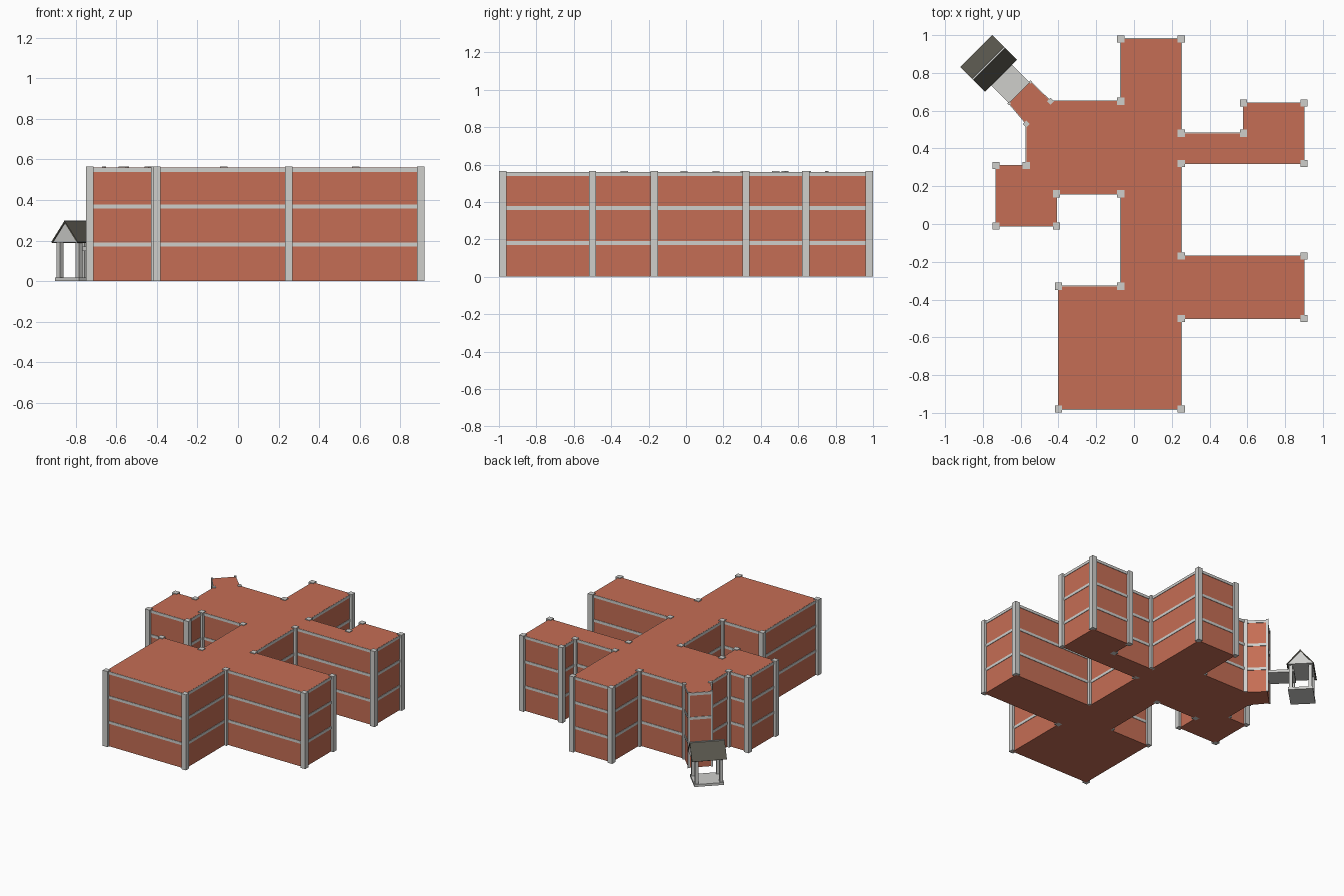
import bpy, bmesh, math
from mathutils import Vector, Matrix

if "Cube" in bpy.data.objects:
    bpy.data.objects.remove(bpy.data.objects["Cube"])


def material(name, rgb):
    m = bpy.data.materials.new(name)
    m.diffuse_color = (*rgb, 1)
    m.use_nodes = True
    m.node_tree.nodes["Principled BSDF"].inputs["Base Color"].default_value = m.diffuse_color
    return m


BRICK = material("red brick", (0.56, 0.155, 0.09))
STONE = material("light grey stone", (0.62, 0.62, 0.60))
SLATE = material("dark slate", (0.10, 0.095, 0.075))


def finish(name, bm, mat):
    bmesh.ops.recalc_face_normals(bm, faces=bm.faces)
    me = bpy.data.meshes.new(name)
    bm.to_mesh(me)
    bm.free()
    me.materials.append(mat)
    ob = bpy.data.objects.new(name, me)
    bpy.context.collection.objects.link(ob)
    return ob


def add_box(bm, centre, size, angle=0):
    mat = (Matrix.Translation(centre) @ Matrix.Rotation(angle, 4, 'Z')
           @ Matrix.Diagonal((*size, 1)))
    bmesh.ops.create_cube(bm, size=1, matrix=mat)


def add_prism(bm, points, vec):
    face = bm.faces.new([bm.verts.new(p) for p in points])
    ret = bmesh.ops.extrude_face_region(bm, geom=[face])
    verts = [g for g in ret["geom"] if isinstance(g, bmesh.types.BMVert)]
    bmesh.ops.translate(bm, verts=verts, vec=vec)


# Building footprint, counter-clockwise
H = 0.56
OUTLINE = [(-0.4, -0.98), (0.25, -0.98), (0.25, -0.5), (0.9, -0.5),
           (0.9, -0.17), (0.25, -0.17), (0.25, 0.32), (0.9, 0.32),
           (0.9, 0.64), (0.58, 0.64), (0.58, 0.48), (0.25, 0.48),
           (0.25, 0.98), (-0.07, 0.98), (-0.07, 0.65), (-0.442, 0.65),
           (-0.548, 0.752), (-0.661, 0.639), (-0.57, 0.53), (-0.57, 0.31),
           (-0.73, 0.31), (-0.73, -0.01), (-0.41, -0.01), (-0.41, 0.16),
           (-0.07, 0.16), (-0.07, -0.33), (-0.4, -0.33)]
TOWER_OUTER = {16, 17}
TOWER_INNER = {15, 18}

# Brick walls and flat roof
bm = bmesh.new()
add_prism(bm, [(x, y, 0) for x, y in OUTLINE], (0, 0, H))
finish("building_walls", bm, BRICK)

# Stone bands at each floor
bm = bmesh.new()
for i, p in enumerate(OUTLINE):
    a, b = Vector(p), Vector(OUTLINE[(i + 1) % len(OUTLINE)])
    d, mid = b - a, (a + b) / 2
    for z in (0.18, 0.368, H - 0.011):
        add_box(bm, (mid.x, mid.y, z), (d.length, 0.007, 0.02),
                math.atan2(d.y, d.x))
finish("floor_bands", bm, STONE)

# Corner pilasters
bm = bmesh.new()
for i, (x, y) in enumerate(OUTLINE):
    if i in TOWER_OUTER:
        w, ang = 0.014, math.pi / 4
    elif i in TOWER_INNER:
        w, ang = 0.026, math.pi / 4
    else:
        w, ang = 0.038, 0
    add_box(bm, (x, y, 0.2825), (w, w, 0.565), ang)
finish("corner_pilasters", bm, STONE)

# Diagonal entrance: local x runs along the ridge, local y away from the tower
ENTRY = Matrix.Translation((-0.77, 0.85, 0)) @ Matrix.Rotation(math.pi / 4, 4, 'Z')


def entry_part(name, bm, mat):
    bmesh.ops.transform(bm, matrix=ENTRY, verts=bm.verts)
    return finish(name, bm, mat)


# Raised walkway slab joining tower and canopy
bm = bmesh.new()
add_box(bm, (0.005, -0.14, 0.16), (0.156, 0.19, 0.02))
entry_part("walkway_slab", bm, STONE)

# Canopy floor
bm = bmesh.new()
add_box(bm, (0, 0, 0.009), (0.205, 0.17, 0.018))
entry_part("canopy_floor", bm, STONE)

# Canopy posts
bm = bmesh.new()
for sx in (-1, 1):
    for sy in (-1, 1):
        add_box(bm, (sx * 0.085, sy * 0.066, 0.105), (0.024, 0.024, 0.185))
entry_part("canopy_posts", bm, STONE)

# Canopy gable body
bm = bmesh.new()
add_prism(bm, [(-0.115, -0.085, 0.192), (-0.115, 0.085, 0.192),
               (-0.115, 0, 0.29)], (0.23, 0, 0))
entry_part("canopy_gable", bm, STONE)

# Canopy roof slopes
bm = bmesh.new()
for s in (-1, 1):
    add_prism(bm, [(-0.12, 0, 0.288), (-0.12, 0, 0.298),
                   (-0.12, s * 0.093, 0.193), (-0.12, s * 0.087, 0.189)],
              (0.24, 0, 0))
entry_part("canopy_roof", bm, SLATE)

# Thin pale ridge strip
bm = bmesh.new()
add_box(bm, (0, 0, 0.297), (0.24, 0.008, 0.006))
entry_part("canopy_ridge", bm, STONE)
